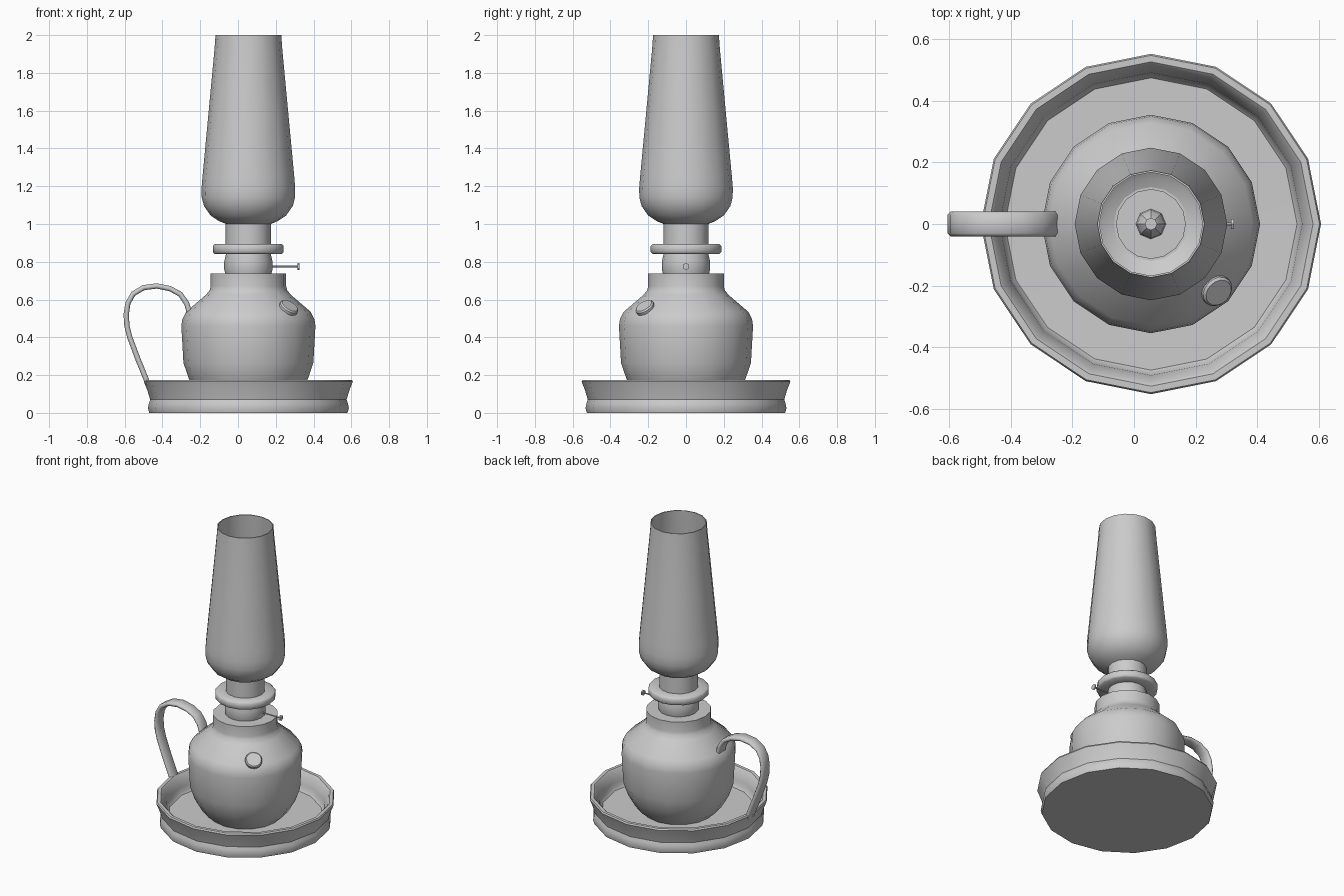
import bpy, bmesh, math
from mathutils import Vector

if "Cube" in bpy.data.objects:
    bpy.data.objects.remove(bpy.data.objects["Cube"])

CX = 0.055  # lamp axis


def finish(bm, name, angle=35):
    bmesh.ops.remove_doubles(bm, verts=bm.verts, dist=1e-5)
    bmesh.ops.recalc_face_normals(bm, faces=bm.faces)
    me = bpy.data.meshes.new(name)
    bm.to_mesh(me)
    bm.free()
    ob = bpy.data.objects.new(name, me)
    bpy.context.collection.objects.link(ob)
    bpy.ops.object.select_all(action='DESELECT')
    ob.select_set(True)
    bpy.context.view_layer.objects.active = ob
    bpy.ops.object.shade_smooth_by_angle(angle=math.radians(angle))
    return ob


def skin(bm, rings, wrap=False):
    pairs = list(zip(rings, rings[1:]))
    if wrap:
        pairs.append((rings[-1], rings[0]))
    for a, b in pairs:
        n = len(a)
        for i in range(n):
            j = (i + 1) % n
            bm.faces.new((a[i], a[j], b[j], b[i]))


def lathe(name, profile, sides=16, loc=(CX, 0, 0), axis=(0, 0, 1), wrap=False, angle=35):
    """Revolve (radius, height) points; radius 0 closes an end."""
    bm = bmesh.new()
    q = Vector((0, 0, 1)).rotation_difference(Vector(axis))
    rings = []
    for r, z in profile:
        rings.append([bm.verts.new(q @ Vector((r * math.cos(t), r * math.sin(t), z)) + Vector(loc))
                      for t in (2 * math.pi * i / sides for i in range(sides))])
    skin(bm, rings, wrap)
    bmesh.ops.dissolve_degenerate(bm, dist=1e-5, edges=bm.edges)
    return finish(bm, name, angle)


# Saucer base with waisted wall and rolled rim
lathe("dish", [(0, 0), (0.525, 0), (0.532, 0.025), (0.527, 0.05), (0.52, 0.07),
               (0.535, 0.12), (0.553, 0.165), (0.548, 0.175), (0.527, 0.175), (0.517, 0.165),
               (0.492, 0.10), (0.488, 0.07), (0.475, 0.055), (0, 0.05)])

# Oil reservoir with collar
lathe("reservoir", [(0, 0.05), (0.215, 0.05), (0.27, 0.10), (0.315, 0.18), (0.344, 0.265),
                    (0.355, 0.46), (0.35, 0.495), (0.33, 0.535), (0.225, 0.625), (0.205, 0.65), (0.2, 0.67),
                    (0.2, 0.738), (0, 0.738)])

# Burner neck, gallery ring and upper sleeve
lathe("burner_neck", [(0, 0.73), (0.12, 0.73), (0.128, 0.76), (0.128, 0.80), (0.118, 0.845), (0, 0.845)])
lathe("gallery_ring", [(0.11, 0.842), (0.178, 0.842), (0.187, 0.851), (0.187, 0.884),
                       (0.178, 0.893), (0.11, 0.893)], wrap=True, angle=50)
lathe("chimney_sleeve", [(0, 0.87), (0.12, 0.87), (0.12, 1.01), (0.112, 1.01), (0.112, 0.90), (0, 0.90)])

# Wick tube
lathe("wick", [(0, 0.89), (0.05, 0.89), (0.045, 0.93), (0.02, 0.96), (0.02, 1.0), (0, 1.0)], sides=8)

# Open glass chimney
outer = [(0.118, 1.0), (0.155, 1.015), (0.20, 1.045), (0.235, 1.095), (0.247, 1.14), (0.248, 1.19),
         (0.243, 1.25), (0.21, 1.6), (0.18, 1.92), (0.174, 2.0)]
inner = [(r - 0.006, z + (0.006 if z < 1.05 else 0)) for r, z in reversed(outer)]
lathe("chimney", outer + inner, wrap=True)

# Filler cap on the shoulder
lathe("filler_cap", [(0, -0.03), (0.045, -0.03), (0.053, 0), (0.053, 0.015), (0.046, 0.023), (0, 0.023)],
      loc=(0.265, -0.213, 0.55), axis=(0.45, -0.45, 0.77))

# Wick adjuster: thin shaft and small knob
lathe("adjuster_shaft", [(0, 0), (0.005, 0), (0.005, 0.15), (0, 0.15)], sides=6,
      loc=(0.17, 0, 0.775), axis=(1, 0, 0))
lathe("adjuster_knob", [(0, 0), (0.019, 0), (0.019, 0.009), (0, 0.009)], sides=6,
      loc=(0.316, 0, 0.775), axis=(1, 0, 0))

# Strap handle swept in the xz plane
path = [(-0.475, 0.15), (-0.532, 0.29), (-0.573, 0.40), (-0.588, 0.46), (-0.592, 0.52), (-0.583, 0.58),
        (-0.555, 0.63), (-0.50, 0.663), (-0.43, 0.672), (-0.36, 0.658), (-0.305, 0.628),
        (-0.272, 0.58), (-0.255, 0.525)]
section = [(-0.04, -0.005), (-0.03, -0.014), (0.03, -0.014), (0.04, -0.005),
           (0.04, 0.005), (0.03, 0.014), (-0.03, 0.014), (-0.04, 0.005)]
bm = bmesh.new()
pts = [Vector((x, 0, z)) for x, z in path]
rings = []
for i, p in enumerate(pts):
    t = (pts[min(i + 1, len(pts) - 1)] - pts[max(i - 1, 0)]).normalized()
    n = Vector((-t.z, 0, t.x))
    rings.append([bm.verts.new(p + n * h + Vector((0, w, 0))) for w, h in section])
skin(bm, rings)
bm.faces.new(rings[0])
bm.faces.new(rings[-1])
finish(bm, "handle", 50)
